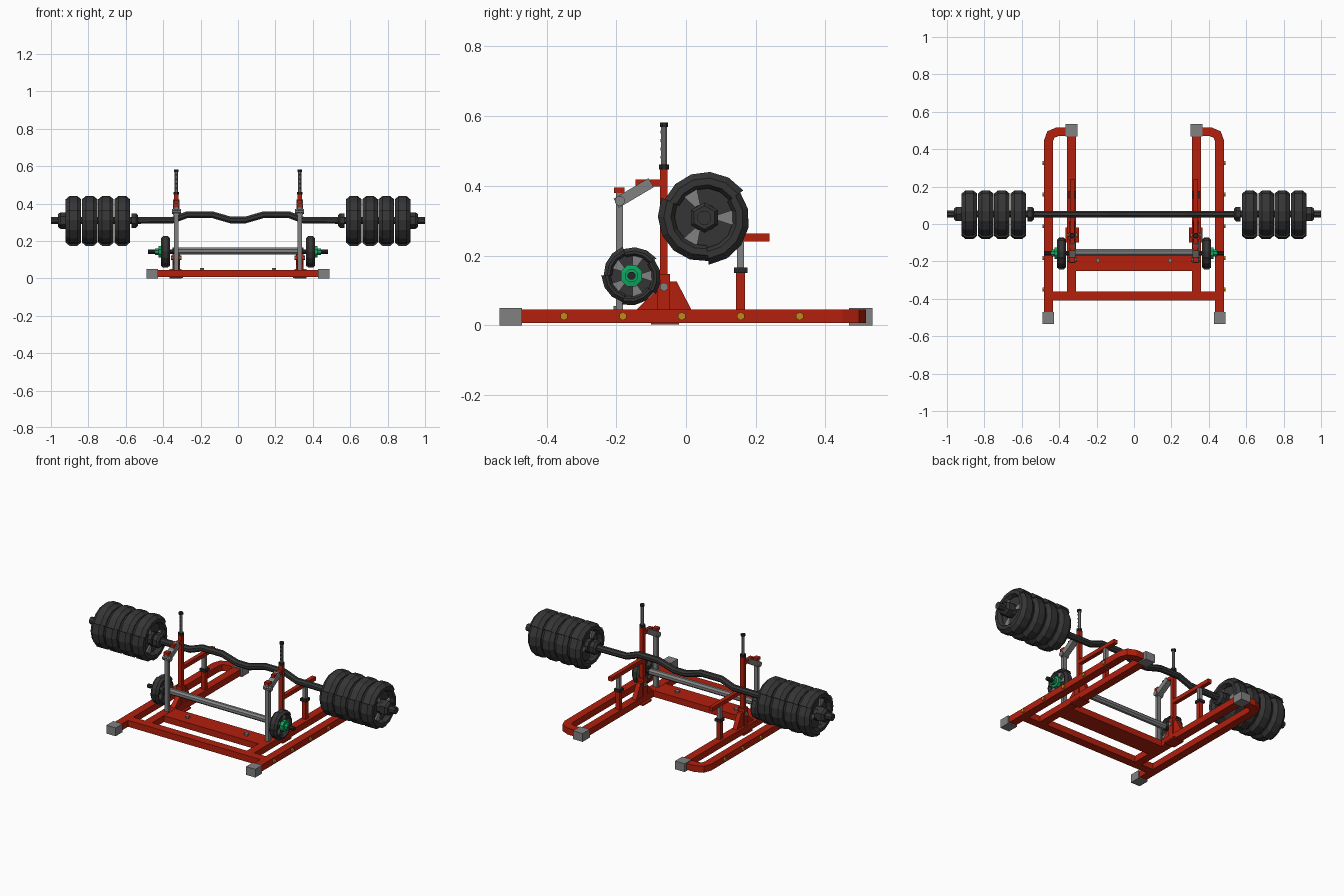
import bpy, bmesh, math
from mathutils import Vector, Matrix

if "Cube" in bpy.data.objects:
    bpy.data.objects.remove(bpy.data.objects["Cube"])


def material(name, rgb):
    m = bpy.data.materials.new(name)
    m.diffuse_color = (*rgb, 1)
    m.use_nodes = True
    m.node_tree.nodes["Principled BSDF"].inputs["Base Color"].default_value = m.diffuse_color
    return m


RED = material("red paint", (0.45, 0.014, 0.004))
GREY = material("grey steel", (0.22, 0.22, 0.22))
DARK = material("dark rubber", (0.036, 0.036, 0.036))
BLACK = material("black plastic", (0.02, 0.02, 0.022))
GREEN = material("green collar", (0.005, 0.38, 0.12))
GOLD = material("gold bolt", (0.55, 0.25, 0.01))


def make(name, mat, build, mirror=True):
    """Build one object from a function that fills a bmesh."""
    bm = bmesh.new()
    build(bm)
    bmesh.ops.recalc_face_normals(bm, faces=bm.faces)
    me = bpy.data.meshes.new(name)
    bm.to_mesh(me)
    bm.free()
    me.materials.append(mat)
    ob = bpy.data.objects.new(name, me)
    bpy.context.collection.objects.link(ob)
    if mirror:
        ob.modifiers.new("mirror", 'MIRROR').use_mirror_merge = False
    return ob


def box(bm, x0, x1, y0, y1, z0, z1):
    m = Matrix.Translation(((x0 + x1) / 2, (y0 + y1) / 2, (z0 + z1) / 2))
    bmesh.ops.create_cube(bm, size=1, matrix=m @ Matrix.Diagonal((x1 - x0, y1 - y0, z1 - z0, 1)))


def loft(bm, loops):
    """Join equal vertex loops and cap both ends."""
    rings = [[bm.verts.new(p) for p in loop] for loop in loops]
    n = len(rings[0])
    for a, b in zip(rings, rings[1:]):
        for i in range(n):
            bm.faces.new((a[i], a[(i + 1) % n], b[(i + 1) % n], b[i]))
    bm.faces.new(rings[0][::-1])
    bm.faces.new(rings[-1])


def sweep(bm, pts, section, side):
    """Mitred sweep of a section (side, normal) along a planar path."""
    pts, side, loops = [Vector(p) for p in pts], Vector(side), []
    for i, p in enumerate(pts):
        d0 = (p - pts[max(i - 1, 0)]).normalized() if i else (pts[1] - p).normalized()
        d1 = (pts[i + 1] - p).normalized() if i < len(pts) - 1 else d0
        t = (d0 + d1).normalized()
        n = side.cross(t) / max(t.dot(d0), 0.5)
        loops.append([p + side * u + n * v for u, v in section])
    loft(bm, loops)


def ngon(r, n, start=0.5):
    return [(r * math.cos(math.tau * (i + start) / n), r * math.sin(math.tau * (i + start) / n)) for i in range(n)]


def rect(w, h):
    return [(-w / 2, -h / 2), (w / 2, -h / 2), (w / 2, h / 2), (-w / 2, h / 2)]


def xrod(bm, y, z, steps, n):
    """Stepped rod along x; steps = (x, radius)."""
    loft(bm, [[(x, y + a, z + b) for a, b in ngon(r, n)] for x, r in steps])


def post(bm, x, y, z0, z1, r, n=8):
    loft(bm, [[(x + a, y + b, z) for a, b in ngon(r, n)] for z in (z0, z1)])


def prism(bm, x0, x1, outline):
    loft(bm, [[(x, y, z) for y, z in outline] for x in (x0, x1)])


# ---- floor frame
PX = 0.33
make("outer_rail", RED, lambda bm: sweep(bm, [
    (0.457, -0.48, .026), (0.457, 0.445, .026), (0.445, 0.478, .026),
    (0.41, 0.493, .026), (0.35, 0.493, .026)], rect(0.038, 0.047), (0, 0, 1)))
make("inner_rail", RED, lambda bm: box(bm, 0.31, 0.358, -0.37, 0.475, .007, .045))
make("front_crossbar", RED, lambda bm: box(bm, -0.44, 0.44, -0.41, -0.36, .007, .045), False)
make("middle_cross_plate", RED, lambda bm: box(bm, -0.315, 0.315, -0.25, -0.14, .007, .044), False)


def caps(bm):
    box(bm, 0.427, 0.488, -0.535, -0.47, 0, .049)
    box(bm, 0.303, 0.366, 0.468, 0.535, 0, .049)


make("rail_end_caps", GREY, caps)
make("cross_plate_bolts", GREY, lambda bm: post(bm, 0.193, -0.195, .04, .055, .013, 6))


def rail_bolts(bm):
    for i in range(5):
        xrod(bm, -0.35 + 0.169 * i, .026, [(0.45, .012), (0.489, .012)], 6)


make("rail_bolts", GOLD, rail_bolts)

# ---- uprights with gussets
make("upright", RED, lambda bm: box(bm, PX - .012, PX + .012, -.074, -.053, .03, .45))
make("upright_socket", RED, lambda bm: box(bm, PX - .02, PX + .02, -.082, -.046, .03, .147))
make("upright_gusset", RED, lambda bm: prism(bm, PX - .014, PX + .014, [
    (-.143, .044), (.016, .044), (-.027, .126), (-.05, .126), (-.085, .1)]))
make("upright_foot_plate", RED, lambda bm: box(bm, PX - .035, PX + .035, -.1, -.02, 0.002, .012))
make("socket_bolt", GREY, lambda bm: xrod(bm, -.063, .11, [(PX - .027, .013), (PX + .027, .013)], 6))
make("upright_collar", BLACK, lambda bm: post(bm, PX, -.063, .447, .461, .016))
make("upright_extension", GREY, lambda bm: post(bm, PX, -.063, .45, .572, .009))
make("upright_top_cap", BLACK, lambda bm: post(bm, PX, -.063, .569, .581, .013))


def pin_holes(bm):
    for i in range(4):
        box(bm, PX - .0035, PX + .0035, -.0735, -.07, .478 + .024 * i, .486 + .024 * i)


make("extension_pin_holes", BLACK, pin_holes)

# ---- rear safety arms
make("rear_post", RED, lambda bm: box(bm, PX - .013, PX + .013, .144, .169, .04, .152))
make("rear_post_collar", BLACK, lambda bm: box(bm, PX - .019, PX + .019, .137, .176, .15, .166))
make("rear_post_tube", GREY, lambda bm: box(bm, PX - .011, PX + .011, .146, .167, .16, .242))
make("safety_arm", RED, lambda bm: box(bm, PX - .012, PX + .012, -.06, .24, .24, .263))

# ---- front posts with linkage to the uprights
make("front_post", GREY, lambda bm: box(bm, PX - .012, PX + .012, -.201, -.181, .04, .385))
make("front_post_cap", RED, lambda bm: box(bm, PX - .015, PX + .015, -.206, -.176, .38, .395))
make("link_arm", GREY, lambda bm: sweep(
    bm, [(PX, -.2, .35), (PX, -.1, .409)], rect(.034, .03), (1, 0, 0)))
make("link_pivot", GREY, lambda bm: xrod(bm, -.19, .357, [(PX - .024, .015), (PX + .024, .015)], 8))
make("link_bracket", RED, lambda bm: box(bm, PX - .011, PX + .011, -.145, -.06, .398, .418))


# ---- weight plates: sawtooth rim segments, web, hub and grey spokes
def rim(bm, cx, cy, cz, R, w, segs, inner):
    prof = [(-.3, inner), (-.5, inner + .08), (-.5, .87), (-.25, 1), (.25, 1), (.5, .87), (.5, inner + .08), (.3, inner)]
    for s in range(segs):
        loops = []
        steps = 15 // segs
        for k in range(steps + 1):
            a = math.tau * (s + k / steps) / segs + math.radians(35)
            f = 1 - .08 * k / steps
            loops.append([(cx + w * px, cy + R * r * f * math.cos(a), cz + R * r * f * math.sin(a)) for px, r in prof])
        loft(bm, loops)


def spokes(bm, cx, cy, cz, R, w, n, inner):
    for s in range(n):
        a = math.tau * s / n
        pts = [(.28, -.2), (inner + .03, -.27), (inner + .03, .27), (.28, .2)]
        prism(bm, cx - w / 2, cx + w / 2, [
            (cy + R * r * math.cos(a + d), cz + R * r * math.sin(a + d)) for r, d in pts])


def plate_set(name, xs, cy, cz, R, w, segs, inner):
    def rims(bm):
        for x in xs:
            rim(bm, x, cy, cz, R, w, segs, inner)

    def webs(bm):
        for x in xs:
            xrod(bm, cy, cz, [(x - w * .2, R * (inner + .04)), (x + w * .2, R * (inner + .04))], 15)
            xrod(bm, cy, cz, [(x - w * .46, R * .3), (x + w * .46, R * .3)], 10)

    def arms(bm):
        for x in xs:
            spokes(bm, x, cy, cz, R, w * .62, segs, inner)

    make(name + "_rims", DARK, rims)
    make(name + "_webs", DARK, webs)
    make(name + "_spokes", GREY, arms)


BY, BZ = 0.053, 0.309
plate_set("large_plate", [0.619, 0.706, 0.793, 0.88], BY, BZ, 0.136, 0.083, 3, .64)
SY, SZ = -0.156, 0.142
plate_set("small_plate", [0.388], SY, SZ, 0.087, 0.05, 5, .7)

# ---- curved barbell with sleeves and locking collars
bend = [(.04, .312), (.14, .341), (.27, .341), (.35, .311), (.56, .309)]
path = [(-x, BY, z) for x, z in bend[::-1]] + [(x, BY, z) for x, z in bend]
make("curl_bar", DARK, lambda bm: sweep(bm, path, ngon(.019, 8), (0, 1, 0)), False)
make("bar_sleeve", DARK, lambda bm: xrod(bm, BY, BZ, [(.54, .021), (1, .021)], 8))
make("sleeve_stop", DARK, lambda bm: xrod(bm, BY, BZ, [(.535, .03), (.545, .042), (.57, .042)], 8))
make("locking_collar", DARK, lambda bm: xrod(bm, BY, BZ, [(.918, .044), (.95, .044), (.962, .034)], 6))

# ---- low grey bar carrying the small plates
make("low_bar", GREY, lambda bm: xrod(bm, -.152, .146, [(-.34, .019), (.34, .019)], 8), False)
make("low_bar_end", BLACK, lambda bm: xrod(bm, SY, SZ, [(.33, .012), (.48, .012)], 8))
make("green_collar", GREEN, lambda bm: xrod(bm, SY, SZ, [(.405, .033), (.424, .033), (.426, .02), (.443, .02)], 8))
